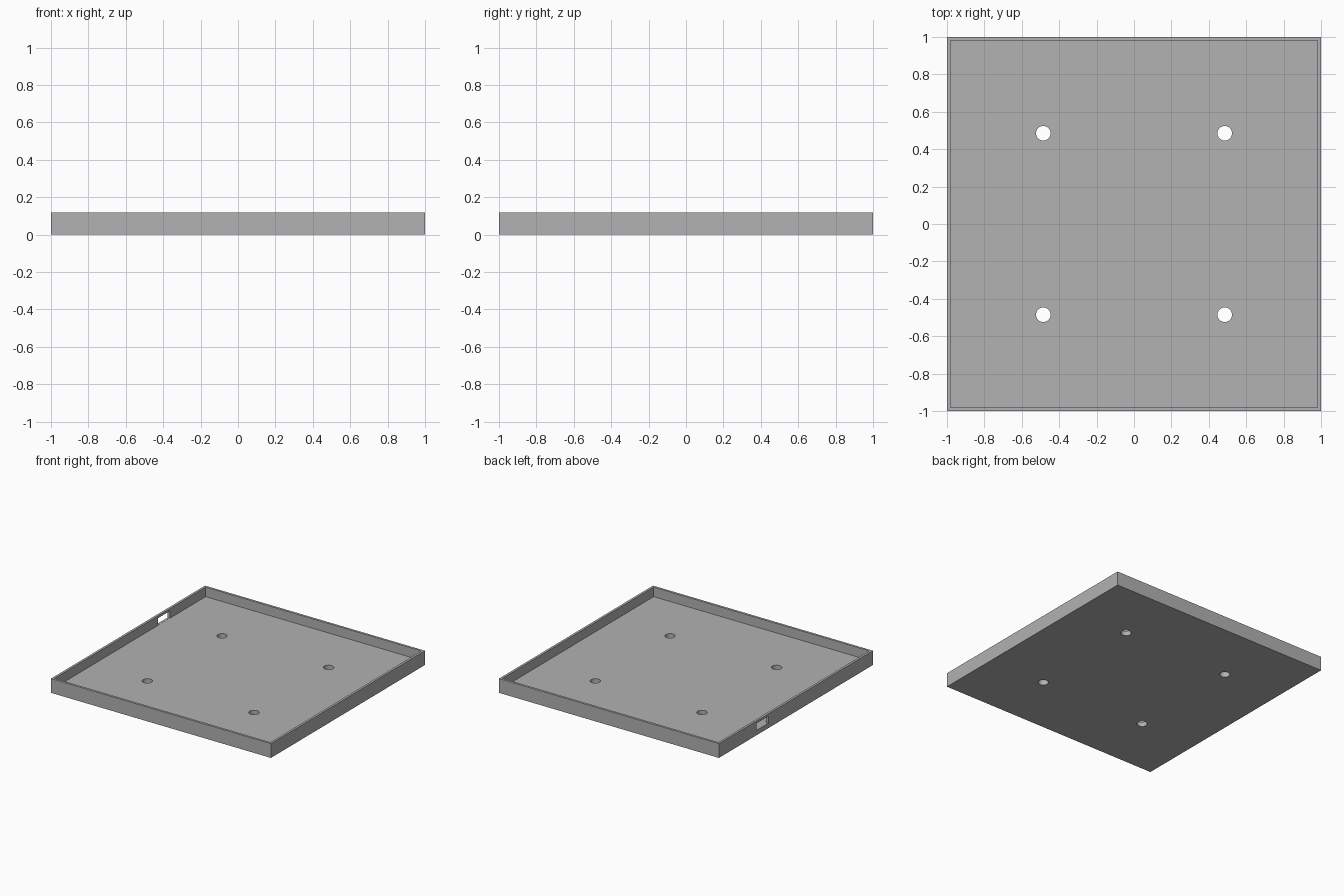
import bpy
import bmesh
from mathutils import Matrix, Vector

if "Cube" in bpy.data.objects:
    bpy.data.objects.remove(bpy.data.objects["Cube"], do_unlink=True)

HEIGHT, FLOOR, WALL = 0.117, 0.039, 0.0194
HOLE_POS, HOLE_RADIUS = 0.485, 0.039

grey = bpy.data.materials.new("plain grey")
grey.use_nodes = True
colour = (0.445, 0.445, 0.445, 1)
grey.diffuse_color = colour
grey.node_tree.nodes["Principled BSDF"].inputs["Base Color"].default_value = colour


def make_object(name, bm):
    mesh = bpy.data.meshes.new(name)
    bm.to_mesh(mesh)
    bm.free()
    mesh.materials.append(grey)
    obj = bpy.data.objects.new(name, mesh)
    bpy.context.collection.objects.link(obj)
    return obj


def box(name, low, high):
    low, high = Vector(low), Vector(high)
    bm = bmesh.new()
    matrix = Matrix.Translation((low + high) / 2) @ Matrix.Diagonal((*(high - low), 1))
    bmesh.ops.create_cube(bm, size=1, matrix=matrix)
    return make_object(name, bm)


def cylinder(name, x, y):
    bm = bmesh.new()
    bmesh.ops.create_cone(bm, cap_ends=True, segments=32, radius1=HOLE_RADIUS,
                          radius2=HOLE_RADIUS, depth=HEIGHT,
                          matrix=Matrix.Translation((x, y, FLOOR / 2)))
    return make_object(name, bm)


# Solid tray body
tray = box("tray", (-1, -1, 0), (1, 1, HEIGHT))

# Inner cavity, four screw holes and the slot through the side wall
inner = 1 - WALL
cutters = [box("cavity_cutter", (-inner, -inner, FLOOR), (inner, inner, HEIGHT * 2))]
for x in (-HOLE_POS, HOLE_POS):
    for y in (-HOLE_POS, HOLE_POS):
        cutters.append(cylinder("screw_hole_cutter", x, y))
cutters.append(box("slot_cutter", (-1.1, 0.36, FLOOR + 0.001), (-0.9, 0.515, 0.098)))

bpy.context.view_layer.objects.active = tray
for cutter in cutters:
    cutter.hide_render = True
    cut = tray.modifiers.new(cutter.name, "BOOLEAN")
    cut.operation = "DIFFERENCE"
    cut.solver = "EXACT"
    cut.object = cutter
    bpy.ops.object.modifier_apply(modifier=cut.name)
    bpy.data.objects.remove(cutter, do_unlink=True)

# Round hole walls, crisp box edges
bpy.ops.object.select_all(action="DESELECT")
tray.select_set(True)
bpy.ops.object.shade_smooth_by_angle()
